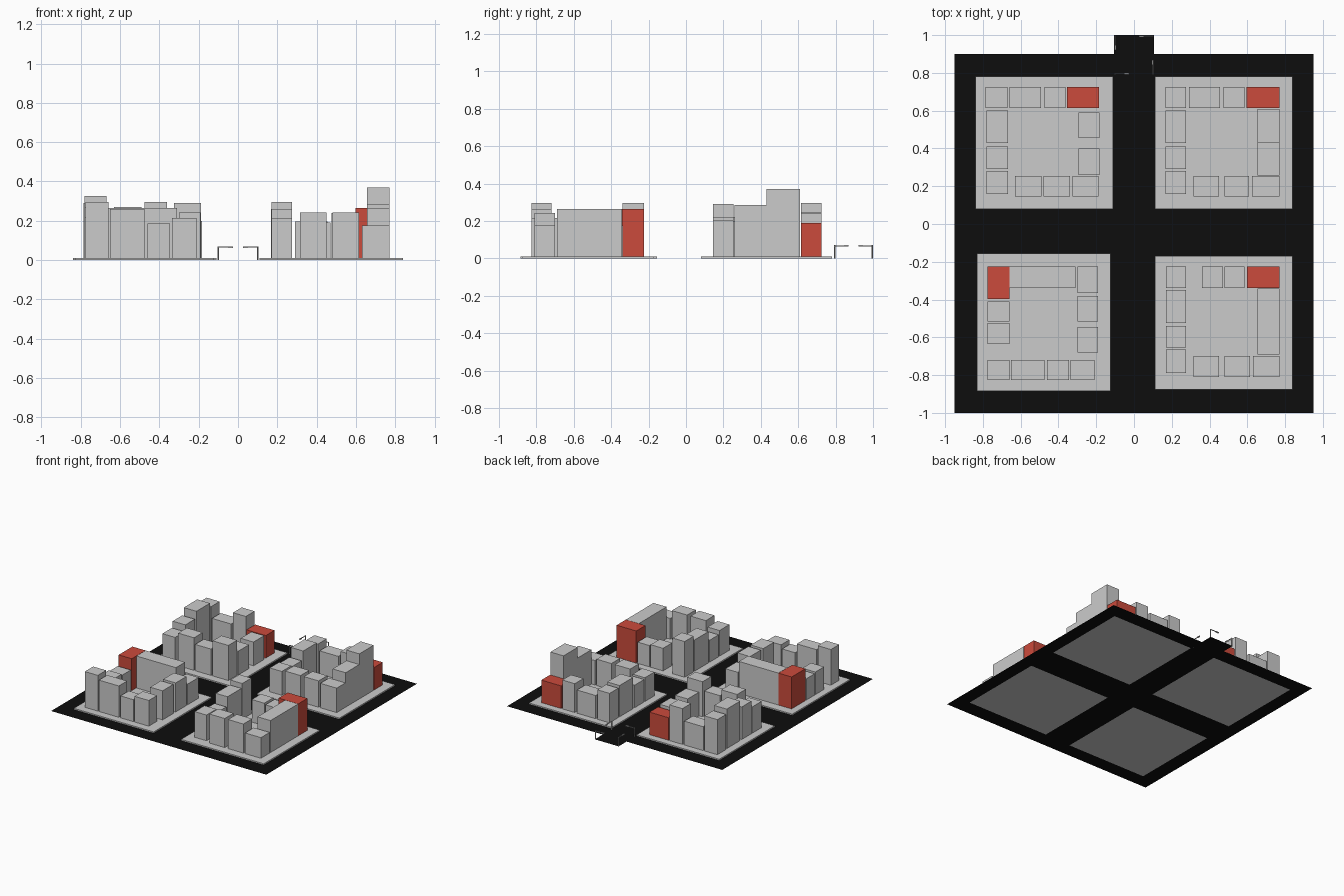
import bpy, bmesh, math

def material(name, color):
    m = bpy.data.materials.new(name)
    m.diffuse_color = color
    return m

BLACK = material("asphalt", (0.004, 0.004, 0.004, 1))
RED = material("red_wall", (0.6, 0.07, 0.045, 1))
PAD_TOP = 0.01

def finish(name, bm, mat=None):
    me = bpy.data.meshes.new(name)
    bm.to_mesh(me)
    bm.free()
    ob = bpy.data.objects.new(name, me)
    bpy.context.collection.objects.link(ob)
    if mat:
        me.materials.append(mat)
    return ob

def box(name, x0, x1, y0, y1, z0, z1, mat=None):
    bm = bmesh.new()
    bmesh.ops.create_cube(bm, size=1)
    for v in bm.verts:
        v.co = (x1 if v.co.x > 0 else x0, y1 if v.co.y > 0 else y0, z1 if v.co.z > 0 else z0)
    return finish(name, bm, mat)

def building(name, x0, x1, y0, y1, top, red=False):
    box(name, x0, x1, y0, y1, PAD_TOP, top, RED if red else None)

# Pavement pads: x0, x1, y0, y1
pads = {
    "north_west": (-0.84, -0.11, 0.08, 0.78),
    "north_east": (0.11, 0.84, 0.08, 0.78),
    "south_west": (-0.83, -0.125, -0.885, -0.155),
    "south_east": (0.11, 0.84, -0.875, -0.17),
}
for k, p in pads.items():
    box(k + "_pavement", *p, 0, PAD_TOP)

# Flat road surface: a ring around each pad, plus the exit stub
bm = bmesh.new()
def quad(x0, x1, y0, y1):
    bm.faces.new([bm.verts.new(c) for c in ((x0, y0, 0), (x1, y0, 0), (x1, y1, 0), (x0, y1, 0))])
for x0, x1, y0, y1 in pads.values():
    ox0, ox1 = (-0.95, 0) if x0 < 0 else (0, 0.95)
    oy0, oy1 = (-1, -0.05) if y0 < 0 else (-0.05, 0.9)
    quad(ox0, x0, oy0, oy1)
    quad(x1, ox1, oy0, oy1)
    quad(x0, x1, oy0, y0)
    quad(x0, x1, y1, oy1)
quad(-0.105, 0.105, 0.9, 1.0)
finish("roads", bm, BLACK)

# South east block: x0, x1, y0, y1, top; the last one is red
south_east = [
    (0.17, 0.275, -0.79, -0.665, 0.215), (0.17, 0.275, -0.655, -0.54, 0.185),
    (0.17, 0.275, -0.525, -0.35, 0.26), (0.17, 0.275, -0.34, -0.225, 0.295),
    (0.315, 0.45, -0.81, -0.70, 0.242), (0.48, 0.615, -0.81, -0.70, 0.242),
    (0.63, 0.77, -0.81, -0.70, 0.175), (0.655, 0.77, -0.69, -0.342, 0.265),
    (0.36, 0.47, -0.34, -0.225, 0.19), (0.48, 0.585, -0.34, -0.225, 0.18),
    (0.597, 0.77, -0.34, -0.225, 0.265),
]
for i, (x0, x1, y0, y1, t) in enumerate(south_east):
    red = i == len(south_east) - 1
    building("south_east_building", x0, x1, y0, y1, t, red)
    # South west block is the same one turned a quarter turn
    cx, cy, dx, dy = 0.475, -0.5225, -0.4775, -0.52
    building("south_west_building", dx - (y1 - cy), dx - (y0 - cy),
             dy + x0 - cx, dy + x1 - cx, t, red)

# North east block
north_east = [
    (0.167, 0.275, 0.16, 0.28, 0.2), (0.167, 0.275, 0.29, 0.41, 0.19),
    (0.167, 0.275, 0.43, 0.60, 0.26), (0.167, 0.275, 0.615, 0.725, 0.245),
    (0.29, 0.455, 0.615, 0.725, 0.195), (0.475, 0.585, 0.615, 0.725, 0.24),
    (0.315, 0.45, 0.145, 0.255, 0.22), (0.48, 0.61, 0.145, 0.255, 0.22),
    (0.625, 0.77, 0.145, 0.255, 0.205), (0.655, 0.77, 0.258, 0.43, 0.285),
    (0.655, 0.77, 0.43, 0.61, 0.37), (0.595, 0.77, 0.615, 0.725, 0.19),
]
# North west block
north_west = [
    (-0.78, -0.668, 0.16, 0.28, 0.22), (-0.78, -0.668, 0.29, 0.41, 0.27),
    (-0.78, -0.668, 0.43, 0.60, 0.325), (-0.785, -0.67, 0.615, 0.725, 0.29),
    (-0.66, -0.492, 0.615, 0.725, 0.2), (-0.475, -0.362, 0.615, 0.725, 0.295),
    (-0.63, -0.49, 0.145, 0.255, 0.27), (-0.48, -0.34, 0.145, 0.255, 0.22),
    (-0.325, -0.187, 0.145, 0.255, 0.29), (-0.295, -0.182, 0.26, 0.40, 0.2),
    (-0.295, -0.182, 0.455, 0.59, 0.2), (-0.355, -0.185, 0.615, 0.725, 0.19),
]
for name, rows in (("north_east_building", north_east), ("north_west_building", north_west)):
    for i, r in enumerate(rows):
        building(name, *r, red=(i == len(rows) - 1))

# Four street lamps turned around the centre of the exit stub
for i in range(4):
    parts = ((-0.104, -0.098, -0.103, -0.097, 0, 0.068),
             (-0.104, -0.05, -0.102, -0.098, 0.064, 0.069),
             (-0.05, -0.026, -0.104, -0.096, 0.062, 0.07))
    for label, p in zip(("lamp_post", "lamp_arm", "lamp_head"), parts):
        ob = box(label, *p)
        ob.location = (0, 0.895, 0)
        ob.rotation_euler.z = i * math.pi / 2
